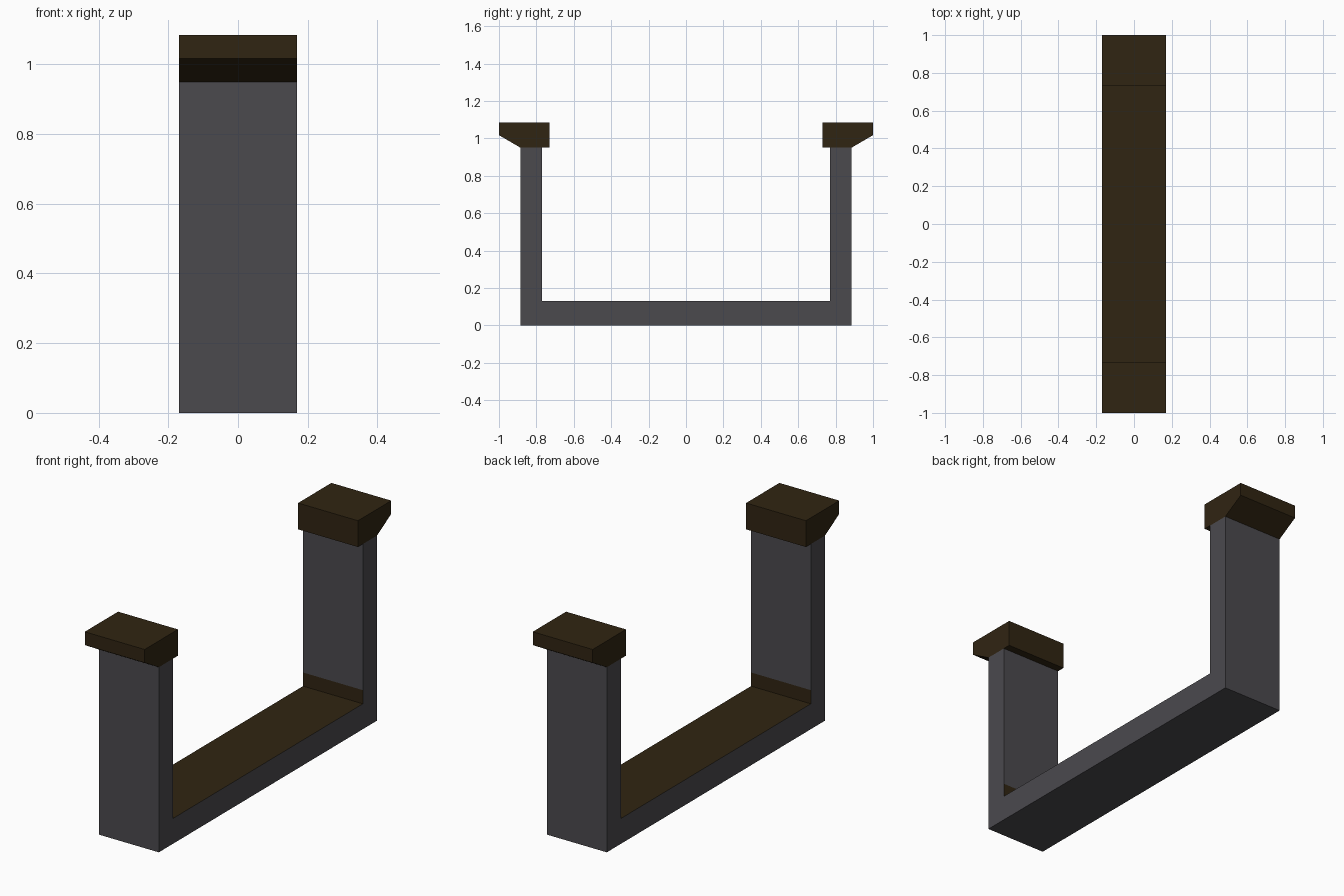
import bpy, bmesh

if "Cube" in bpy.data.objects:
    bpy.data.objects.remove(bpy.data.objects["Cube"])

HALF_W = 0.17


def material(name, rgb):
    m = bpy.data.materials.new(name)
    m.diffuse_color = (*rgb, 1)
    m.use_nodes = True
    m.node_tree.nodes["Principled BSDF"].inputs["Base Color"].default_value = m.diffuse_color
    return m


grey = material("dark grey metal", (0.070, 0.068, 0.076))
brown = material("dark brown padding", (0.030, 0.018, 0.006))


def extrude_profile(name, pts, mats):
    """Extrude a (y, z) outline across the width of the rack."""
    bm = bmesh.new()
    face = bm.faces.new([bm.verts.new((-HALF_W, y, z)) for y, z in pts])
    res = bmesh.ops.extrude_face_region(bm, geom=[face], use_keep_orig=True)
    for v in res["geom"]:
        if isinstance(v, bmesh.types.BMVert):
            v.co.x = HALF_W
    bmesh.ops.recalc_face_normals(bm, faces=bm.faces)
    me = bpy.data.meshes.new(name)
    bm.to_mesh(me)
    bm.free()
    for m in mats:
        me.materials.append(m)
    ob = bpy.data.objects.new(name, me)
    bpy.context.collection.objects.link(ob)
    return ob


# U-shaped frame, with an extra edge on the inner walls for the padding strip
half = [(0.885, 0), (0.885, 0.95), (0.77, 0.95), (0.77, 0.20), (0.77, 0.13)]
frame = extrude_profile("u_frame", half + [(-y, z) for y, z in reversed(half)],
                        [grey, brown])

# Padding colour: floor of the channel and the low strip on each inner wall
for p in frame.data.polygons:
    c = p.center
    if abs(p.normal.x) < 0.5 and 0.12 < c.z < 0.2 and abs(c.y) < 0.8:
        p.material_index = 1

# Caps on the uprights, chamfered below on the outside
cap = [(0.73, 0.95), (0.885, 0.95), (1.0, 1.017), (1.0, 1.085), (0.73, 1.085)]
for side, label in ((1, "back_cap"), (-1, "front_cap")):
    extrude_profile(label, [(side * y, z) for y, z in cap], [brown])
